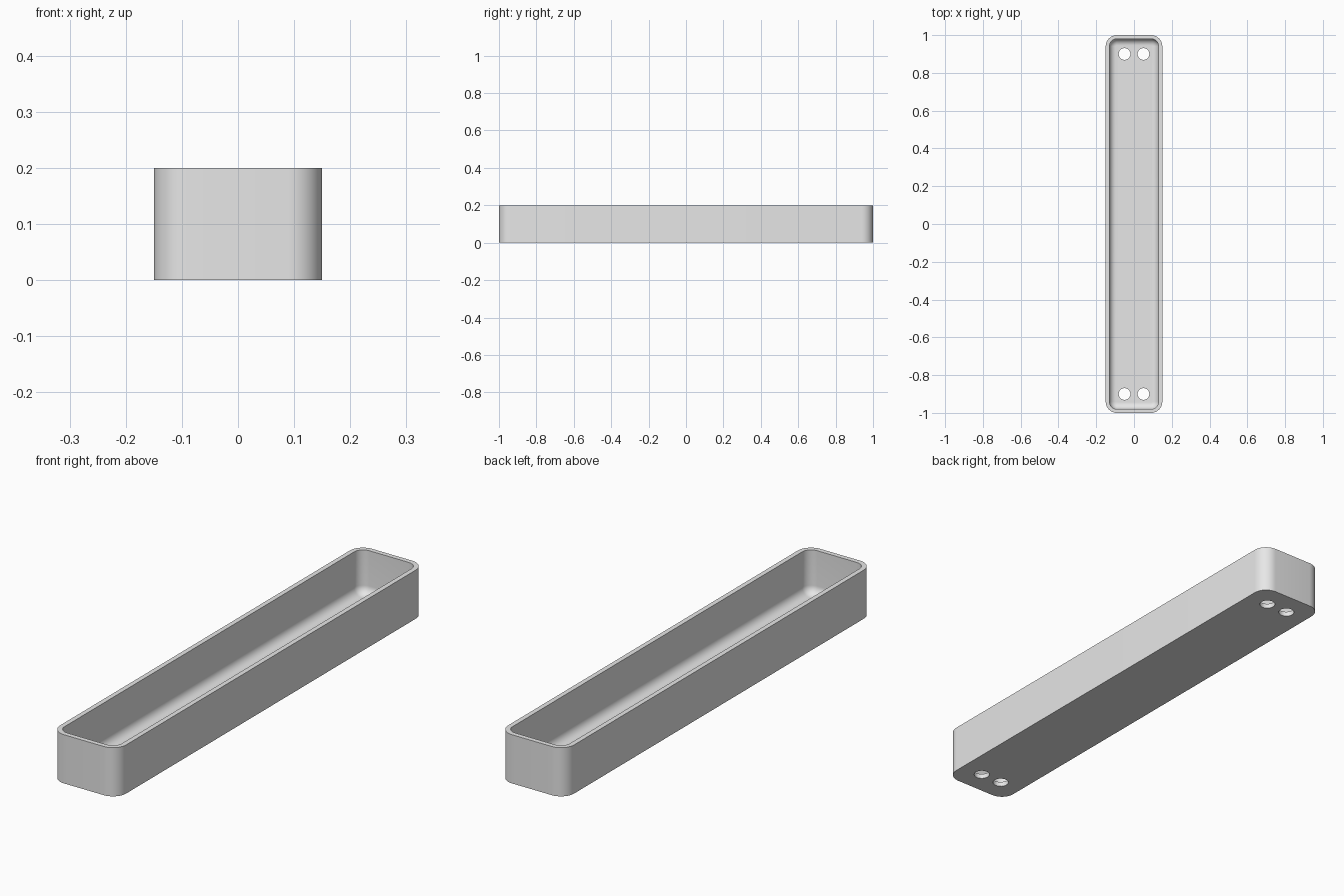
import bpy, bmesh, math

cube = bpy.data.objects.get("Cube")
if cube:
    bpy.data.objects.remove(cube, do_unlink=True)

HALF_W, HALF_L, HEIGHT = 0.15, 1.0, 0.2
WALL, FLOOR, CORNER, FILLET = 0.02, 0.02, 0.06, 0.035
HOLE_R, HOLE_X, HOLE_Y = 0.031, 0.05, 0.9
STEPS = 10

grey = bpy.data.materials.new("light grey")
grey.use_nodes = True
grey.diffuse_color = (0.8, 0.8, 0.8, 1)
grey.node_tree.nodes["Principled BSDF"].inputs["Base Color"].default_value = (0.8, 0.8, 0.8, 1)


def ring(bm, inset, z):
    """Rounded rectangle loop, set in from the outer wall."""
    r = CORNER - inset
    verts = []
    for q, (sx, sy) in enumerate([(1, 1), (-1, 1), (-1, -1), (1, -1)]):
        for i in range(STEPS + 1):
            a = math.pi / 2 * (q + i / STEPS)
            verts.append(bm.verts.new((sx * (HALF_W - CORNER) + r * math.cos(a),
                                       sy * (HALF_L - CORNER) + r * math.sin(a), z)))
    return verts


# Tray: outer wall, rim, inner wall, filleted floor
sections = [(0, 0), (0, HEIGHT), (WALL, HEIGHT)]
for i in range(STEPS + 1):
    a = math.pi / 2 * i / STEPS
    sections.append((WALL + FILLET * (1 - math.cos(a)),
                     FLOOR + FILLET * (1 - math.sin(a))))
bm = bmesh.new()
loops = [ring(bm, inset, z) for inset, z in sections]
for low, high in zip(loops, loops[1:]):
    for i in range(len(low)):
        j = (i + 1) % len(low)
        bm.faces.new((low[i], low[j], high[j], high[i]))
bm.faces.new(loops[0])
bm.faces.new(loops[-1])
bmesh.ops.recalc_face_normals(bm, faces=bm.faces)
mesh = bpy.data.meshes.new("tray")
bm.to_mesh(mesh)
bm.free()
tray = bpy.data.objects.new("tray", mesh)
bpy.context.collection.objects.link(tray)
mesh.materials.append(grey)

# Screw holes: a pair through the floor at each end
bm = bmesh.new()
for sx in (-1, 1):
    for sy in (-1, 1):
        made = bmesh.ops.create_cone(bm, cap_ends=True, segments=32, radius1=HOLE_R,
                                     radius2=HOLE_R, depth=HEIGHT / 2)
        bmesh.ops.translate(bm, verts=made["verts"], vec=(sx * HOLE_X, sy * HOLE_Y, 0))
hole_mesh = bpy.data.meshes.new("hole_cutters")
bm.to_mesh(hole_mesh)
bm.free()
hole_mesh.materials.append(grey)
cutters = bpy.data.objects.new("hole_cutters", hole_mesh)
bpy.context.collection.objects.link(cutters)

bpy.ops.object.select_all(action="DESELECT")
bpy.context.view_layer.objects.active = tray
tray.select_set(True)
cut = tray.modifiers.new("screw_holes", "BOOLEAN")
cut.operation = "DIFFERENCE"
cut.solver = "EXACT"
cut.object = cutters
bpy.ops.object.modifier_apply(modifier=cut.name)
bpy.data.objects.remove(cutters, do_unlink=True)

# Smooth curves, sharp rim and hole edges
bpy.ops.object.shade_smooth_by_angle(angle=math.radians(30))
